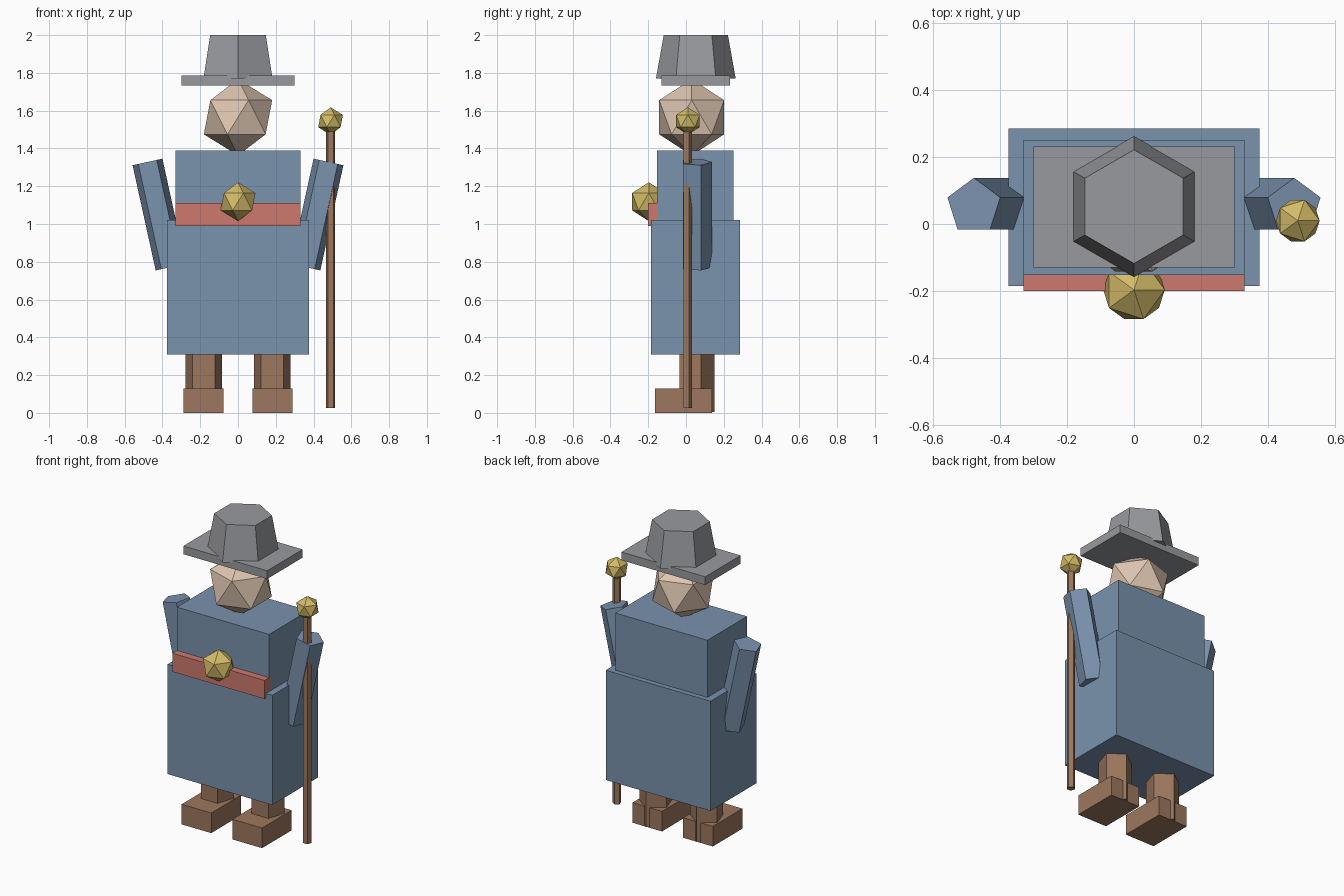
import bpy

cube = bpy.data.objects.get("Cube")
if cube:
    bpy.data.objects.remove(cube, do_unlink=True)


def linear(c):
    c /= 255
    return c / 12.92 if c <= 0.04045 else ((c + 0.055) / 1.055) ** 2.4


def material(name, *rgb):
    m = bpy.data.materials.new(name)
    m.use_nodes = True
    colour = [linear(c) for c in rgb] + [1]
    m.diffuse_color = colour
    m.node_tree.nodes["Principled BSDF"].inputs["Base Color"].default_value = colour
    return m


blue = material("robe blue", 122, 146, 174)
brown = material("leather brown", 156, 119, 94)
red = material("sash red", 205, 121, 109)
grey = material("hat grey", 153, 154, 158)
gold = material("gold", 212, 188, 104)
skin = material("skin", 222, 198, 177)


def finish(name, mat):
    ob = bpy.context.object
    ob.name = ob.data.name = name
    ob.data.materials.append(mat)
    return ob


def box(name, mat, x, y, z):
    """Box from (low, high) ranges on each axis."""
    spans = (x, y, z)
    bpy.ops.mesh.primitive_cube_add(size=1, location=[(a + b) / 2 for a, b in spans])
    ob = finish(name, mat)
    for v in ob.data.vertices:
        v.co = [c * (b - a) for c, (a, b) in zip(v.co, spans)]
    return ob


def prism(name, mat, sides, centre, r_low, r_high, length, tilt=0):
    bpy.ops.mesh.primitive_cone_add(vertices=sides, radius1=r_low, radius2=r_high,
                                    depth=length, location=centre, rotation=(0, tilt, 0))
    return finish(name, mat)


def gem(name, mat, centre, radius):
    bpy.ops.mesh.primitive_ico_sphere_add(subdivisions=1, radius=radius, location=centre)
    return finish(name, mat)


# Robe, sash and clasp
box("robe_skirt", blue, (-0.375, 0.375), (-0.185, 0.285), (0.31, 1.02))
box("robe_chest", blue, (-0.33, 0.33), (-0.153, 0.252), (0.98, 1.39))
box("sash", red, (-0.33, 0.33), (-0.2, -0.14), (0.99, 1.11))
gem("sash_clasp", gold, (0, -0.197, 1.118), 0.103)

# Head and hat
gem("head", skin, (0, 0.03, 1.565), 0.202)
box("hat_brim", grey, (-0.3, 0.3), (-0.13, 0.232), (1.732, 1.785))
prism("hat_crown", grey, 6, (0, 0.052, 1.885), 0.211, 0.17, 0.23)

# Arms, legs and boots on both sides
for side, s in (("right", -1), ("left", 1)):
    prism(side + "_arm", blue, 5, (s * 0.418, 0.053, 1.05), 0.085, 0.085, 0.57, s * 0.216)
    prism(side + "_leg", brown, 5, (s * 0.182, 0.048, 0.18), 0.102, 0.102, 0.35)
    x = s * 0.182
    box(side + "_boot", brown, (x - 0.106, x + 0.106), (-0.165, 0.137), (0, 0.13))

# Staff with gold knob
prism("staff", brown, 5, (0.49, 0.008, 0.775), 0.025, 0.025, 1.5)
gem("staff_knob", gold, (0.49, 0.01, 1.545), 0.073)
